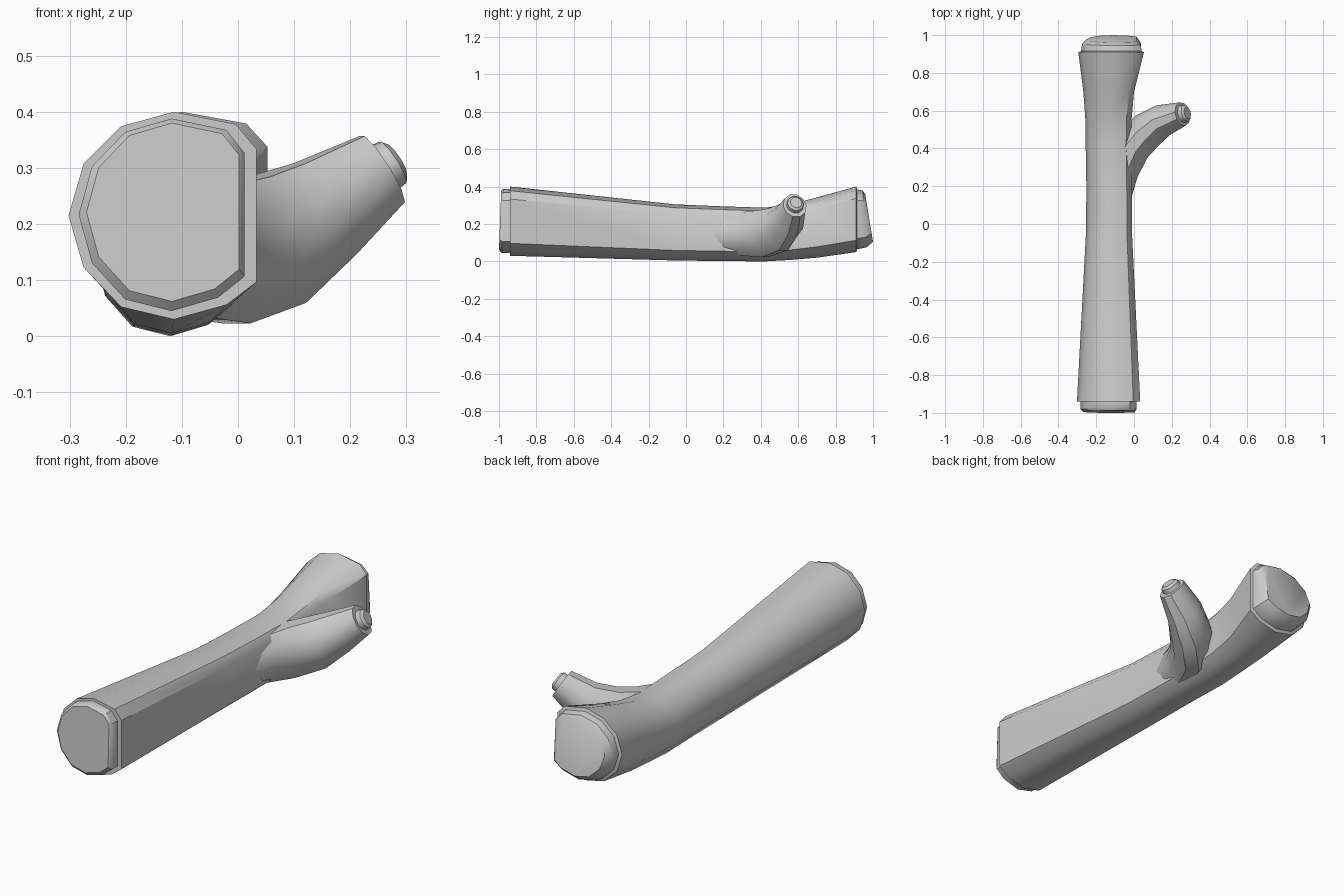
import bpy, bmesh, math
from mathutils import Vector

cube = bpy.data.objects.get("Cube")
if cube:
    bpy.data.objects.remove(cube, do_unlink=True)

bark = bpy.data.materials.new("bark_grey")
bark.use_nodes = True
GREY = (0.6, 0.6, 0.6, 1)
bark.diffuse_color = GREY
bark.node_tree.nodes["Principled BSDF"].inputs["Base Color"].default_value = GREY


def loft(name, rings):
    """Skin a list of equal-length rings and close both ends."""
    bm = bmesh.new()
    loops = [[bm.verts.new(p) for p in ring] for ring in rings]
    n = len(loops[0])
    for a, b in zip(loops, loops[1:]):
        for i in range(n):
            j = (i + 1) % n
            bm.faces.new((a[i], a[j], b[j], b[i]))
    bm.faces.new(loops[0])
    bm.faces.new(loops[-1])
    bmesh.ops.recalc_face_normals(bm, faces=bm.faces)
    mesh = bpy.data.meshes.new(name)
    bm.to_mesh(mesh)
    bm.free()
    mesh.materials.append(bark)
    obj = bpy.data.objects.new(name, mesh)
    bpy.context.collection.objects.link(obj)
    bpy.ops.object.select_all(action="DESELECT")
    obj.select_set(True)
    bpy.context.view_layer.objects.active = obj
    bpy.ops.object.shade_smooth_by_angle(angle=math.radians(38))
    return obj


# Trunk outline in a unit box, with one flattened side
OUTLINE = [(.56, 1), (.89, .94), (1, .82), (1, .18), (.84, .07), (.56, 0),
           (.28, .06), (.08, .25), (0, .5), (.08, .75), (.28, .93)]


def section(y, x0, x1, z0, z1, tilt=0):
    """Outline fitted to a box; tilt moves the top edge along y."""
    return [(x0 + u * (x1 - x0), y + tilt * v, z0 + v * (z1 - z0))
            for u, v in OUTLINE]


# Trunk with a stepped cut at each end
loft("trunk", [
    section(-1.0, -.27, .002, .062, .38, .012),
    section(-.985, -.284, .012, .045, .388, .008),
    section(-.94, -.284, .012, .045, .388),
    section(-.94, -.302, .033, .03, .40),
    section(-.06, -.255, -.01, .005, .305),
    section(.18, -.252, -.012, .002, .295),
    section(.42, -.256, -.015, 0, .287),
    section(.56, -.258, -.012, .008, .305),
    section(.70, -.268, .0, .02, .342),
    section(.91, -.295, .053, .05, .40),
    section(.915, -.28, .04, .065, .385),
    section(.965, -.275, .035, .075, .378, -.02),
    section(1.0, -.25, .012, .105, .36, -.042),
])

# Side branch: centre, half width and half height of each section
STEPS = [((-.125, .08, .14), .09, .11),
         ((-.068, .28, .146), .092, .12),
         ((-.01, .41, .148), .1, .132),
         ((.07, .495, .172), .1, .126),
         ((.155, .55, .227), .086, .1),
         ((.257, .582, .298), .064, .073)]
TIP = Vector((.82, .2, .53)).normalized()


def disc(centre, axis, width, height, count=10):
    side = axis.cross(Vector((0, 0, 1))).normalized()
    up = side.cross(axis)
    return [Vector(centre) + side * width * math.cos(a) + up * height * math.sin(a)
            for a in (math.tau * i / count for i in range(count))]


centres = [Vector(s[0]) for s in STEPS]
branch = []
for i, (c, w, h) in enumerate(STEPS):
    last = i == len(STEPS) - 1
    axis = TIP if last else (centres[i + 1] - centres[max(i - 1, 0)]).normalized()
    branch.append(disc(c, axis, w, h))

# Small stepped stub on the branch end
for offset, size in ((0, .047), (.022, .045), (.032, .032)):
    branch.append(disc(centres[-1] + TIP * offset, TIP, size, size))
loft("side_branch", branch)
